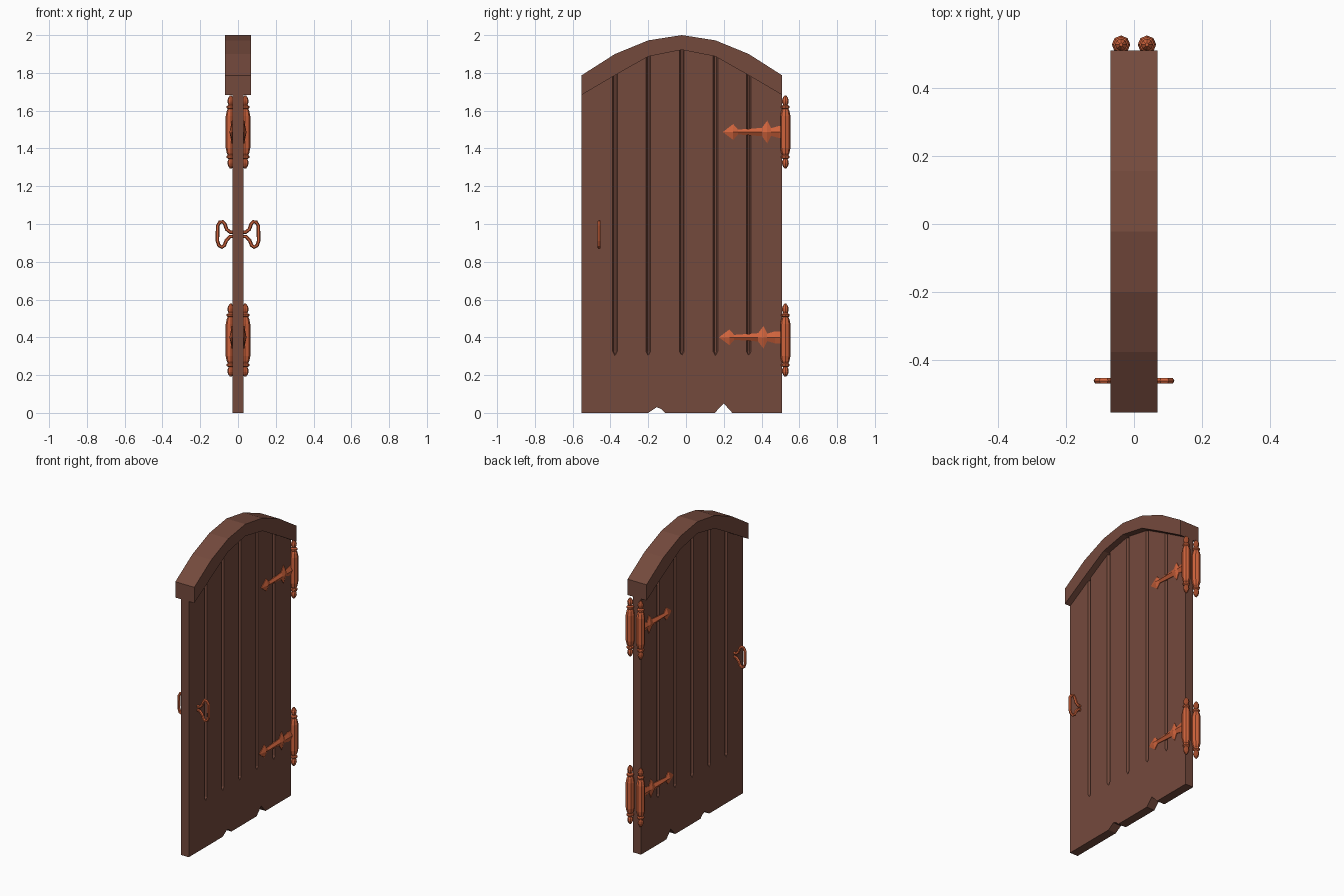
import bpy, bmesh, math
from mathutils import Vector

if "Cube" in bpy.data.objects:
    bpy.data.objects.remove(bpy.data.objects["Cube"])


def material(name, col):
    m = bpy.data.materials.new(name)
    m.diffuse_color = (*col, 1)
    m.use_nodes = True
    m.node_tree.nodes["Principled BSDF"].inputs["Base Color"].default_value = m.diffuse_color
    return m


WOOD = material("brown wood", (0.175, 0.068, 0.046))
COPPER = material("copper metal", (0.63, 0.125, 0.045))


def make(name, bm, mat):
    bmesh.ops.recalc_face_normals(bm, faces=bm.faces)
    me = bpy.data.meshes.new(name)
    bm.to_mesh(me)
    bm.free()
    me.materials.append(mat)
    ob = bpy.data.objects.new(name, me)
    bpy.context.collection.objects.link(ob)
    return ob


def skin(bm, rings, closed=False):
    """Join rings of points with quads; cap the ends unless closed."""
    vs = [[bm.verts.new(p) for p in r] for r in rings]
    n = len(vs[0])
    pairs = list(zip(vs, vs[1:])) + ([(vs[-1], vs[0])] if closed else [])
    for a, b in pairs:
        for i in range(n):
            j = (i + 1) % n
            bm.faces.new((a[i], a[j], b[j], b[i]))
    if not closed:
        bm.faces.new(vs[0])
        bm.faces.new(vs[-1])


MID = -0.022
YS = [-0.553, -0.376, -0.2, MID, 0.156, 0.332, 0.509]
OUT = [1.787, 1.9, 1.972, 2.0, 1.972, 1.9, 1.787]
INN = [1.683, 1.787, 1.887, 1.922, 1.887, 1.787, 1.683]
T = 0.029    # half thickness of the door

# arched top rail
bm = bmesh.new()
skin(bm, [[(-0.069, y, a), (0.069, y, a), (0.069, y, b), (-0.069, y, b)]
          for y, a, b in zip(YS, INN, OUT)])
make("arched_rail", bm, WOOD)

# door panel with chipped bottom edge
outline = [(-0.553, 0), (-0.2, 0), (-0.155, 0.03), (-0.13, 0.02), (-0.11, 0),
           (0.152, 0), (0.2, 0.05), (0.245, 0), (0.509, 0)]
outline += [(y, (a + b) / 2) for y, a, b in zip(YS, INN, OUT)][::-1]
bm = bmesh.new()
skin(bm, [[(x, y, z) for y, z in outline] for x in (-T, T)])
panel = make("door_panel", bm, WOOD)

# grooves between the planks, cut on both faces
bm = bmesh.new()
for y in YS[1:-1]:
    for s in (-1, 1):
        rings = []
        for z, k in ((0.305, 0.1), (0.325, 1), (2.1, 1)):
            w, d = 0.0125 * k, 0.014 * k
            rings.append([(s * T + s * 0.01, y - w, z), (s * T + s * 0.01, y + w, z),
                          (s * T, y + w, z), (s * (T - d), y + w * 0.4, z),
                          (s * (T - d), y - w * 0.4, z), (s * T, y - w, z)])
        skin(bm, rings)
cutter = make("groove_cutter", bm, WOOD)
cutter.hide_render = True
mod = panel.modifiers.new("grooves", 'BOOLEAN')
mod.operation = 'DIFFERENCE'
mod.solver = 'EXACT'
mod.object = cutter
bpy.context.view_layer.update()
cut = bpy.data.meshes.new_from_object(
    panel.evaluated_get(bpy.context.evaluated_depsgraph_get()))
panel.modifiers.clear()
panel.data = cut
bpy.data.objects.remove(cutter)

# hinge barrels (turned profile: height from centre, radius) and spear straps
HALF = [(0.085, 0.027), (0.11, 0.022), (0.122, 0.016), (0.127, 0.022), (0.137, 0.022),
        (0.143, 0.012), (0.155, 0.017), (0.168, 0.018), (0.18, 0.014), (0.193, 0.005)]
BARREL = [(-z, r) for z, r in HALF[::-1]] + HALF
STRAP = [(0.515, 0.032), (0.492, 0.032), (0.45, 0.02), (0.43, 0.06), (0.402, 0.022),
         (0.275, 0.013), (0.25, 0.042), (0.196, 0.001)]


def hinge(label, zc, shift):
    for s, side in ((-1, "left"), (1, "right")):
        bm = bmesh.new()
        skin(bm, [[(s * 0.038 + r * math.cos(math.tau * i / 8),
                    0.526 + r * math.sin(math.tau * i / 8), zc + z) for i in range(8)]
                  for z, r in BARREL])
        make(f"{label}_hinge_barrel_{side}", bm, COPPER)
        bm = bmesh.new()
        rings = []
        for k, (y, h) in enumerate(STRAP):
            y -= shift if k else 0
            top = 0.034 if k == len(STRAP) - 1 else 0.045
            rings.append([(s * (T - 0.004), y, zc - h), (s * (T + 0.004), y, zc - h),
                          (s * top, y, zc), (s * (T + 0.004), y, zc + h),
                          (s * (T - 0.004), y, zc + h)])
        skin(bm, rings)
        make(f"{label}_hinge_strap_{side}", bm, COPPER)


hinge("upper", 1.487, 0)
hinge("lower", 0.383 + 0.002, 0.02)
for side in ("left", "right"):    # lower straps sit slightly above the barrel centre
    bpy.data.objects[f"lower_hinge_strap_{side}"].location.z = 0.015

# loop handles: a six sided tube swept along a stirrup path in the xz plane
PATH = [(0.022, 0.958), (0.042, 0.957), (0.06, 0.972), (0.07, 1.0), (0.08, 1.012),
        (0.096, 1.01), (0.108, 0.99), (0.109, 0.91), (0.101, 0.886), (0.085, 0.877),
        (0.072, 0.887), (0.062, 0.912), (0.042, 0.934), (0.022, 0.933)]
for s, side in ((-1, "left"), (1, "right")):
    bm = bmesh.new()
    pts = [Vector((s * x, -0.46, z)) for x, z in PATH]
    rings = []
    for i, p in enumerate(pts):
        t = (pts[min(i + 1, len(pts) - 1)] - pts[max(i - 1, 0)]).normalized()
        n = t.cross(Vector((0, 1, 0)))
        rings.append([p + 0.0095 * (n * math.cos(math.tau * k / 6)
                                    + Vector((0, 1, 0)) * math.sin(math.tau * k / 6))
                      for k in range(6)])
    skin(bm, rings)
    make(f"handle_{side}", bm, COPPER)
